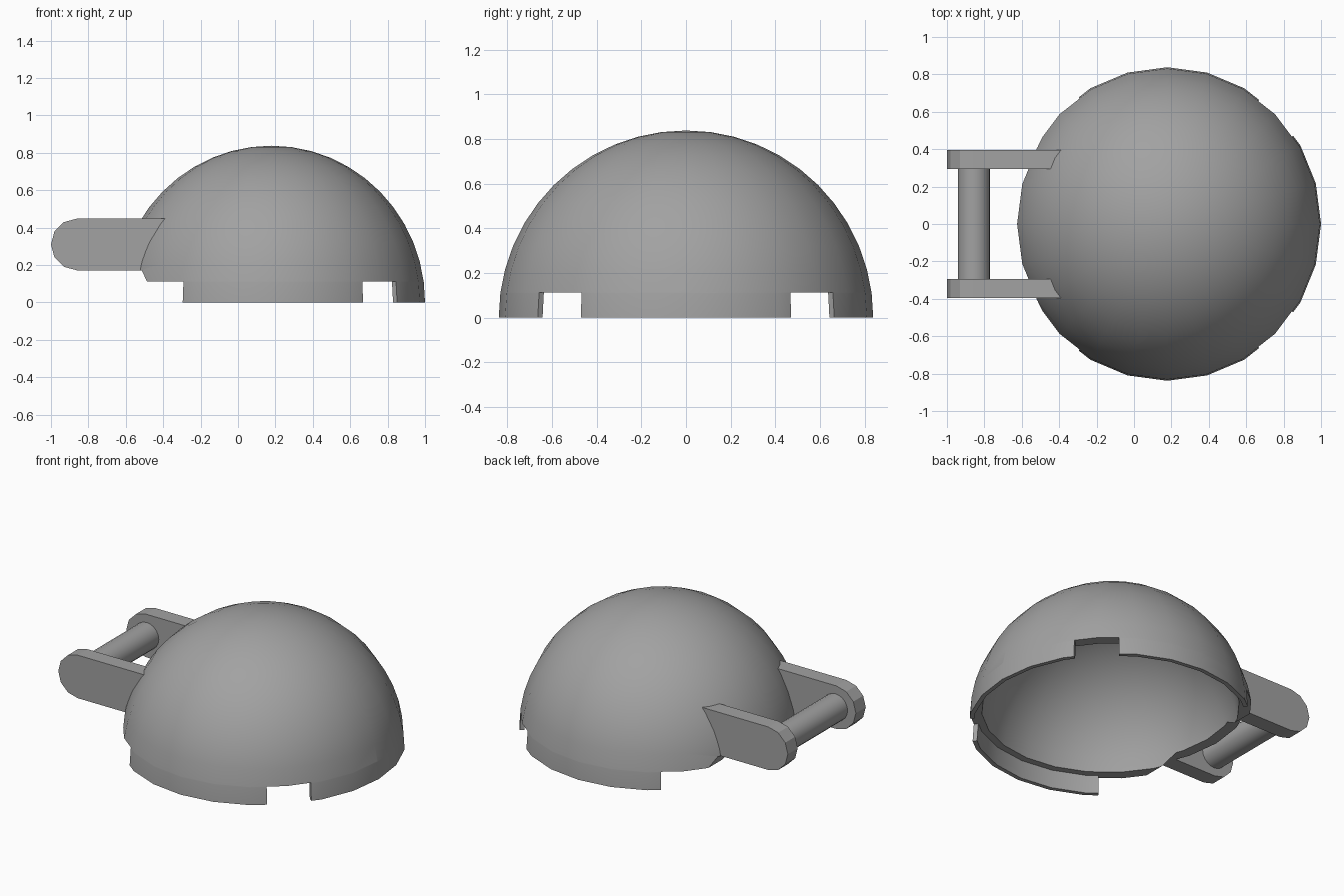
import bpy, bmesh
from math import pi, sin, cos, radians
from mathutils import Matrix, Vector

if "Cube" in bpy.data.objects:
    bpy.data.objects.remove(bpy.data.objects["Cube"])

CENTRE = Vector((0.178, 0, 0))
OUTER = 0.838
INNER = 0.768
SKIRT_INNER = 0.811
LEDGE_Z = 0.113

grey = bpy.data.materials.new("mid_grey")
grey.use_nodes = True
grey.diffuse_color = (0.36, 0.36, 0.36, 1)
grey.node_tree.nodes["Principled BSDF"].inputs["Base Color"].default_value = grey.diffuse_color


def finish(name, bm):
    bmesh.ops.recalc_face_normals(bm, faces=bm.faces)
    mesh = bpy.data.meshes.new(name)
    bm.to_mesh(mesh)
    bm.free()
    mesh.materials.append(grey)
    obj = bpy.data.objects.new(name, mesh)
    bpy.context.collection.objects.link(obj)
    return obj


def ball(name, radius):
    bm = bmesh.new()
    bmesh.ops.create_uvsphere(bm, u_segments=24, v_segments=24, radius=radius)
    bmesh.ops.scale(bm, vec=(0.981, 1, 1), verts=bm.verts)
    bmesh.ops.translate(bm, vec=CENTRE, verts=bm.verts)
    return finish(name, bm)


def slab(name, z0, z1):
    bm = bmesh.new()
    bmesh.ops.create_cube(bm, size=1)
    bmesh.ops.scale(bm, vec=(3, 3, z1 - z0), verts=bm.verts)
    bmesh.ops.translate(bm, vec=(0, 0, (z0 + z1) / 2), verts=bm.verts)
    return finish(name, bm)


def extrude(name, points, offset):
    """Extrude a flat outline along an offset."""
    bm = bmesh.new()
    face = bm.faces.new([bm.verts.new(p) for p in points])
    geom = bmesh.ops.extrude_face_region(bm, geom=[face])["geom"]
    bmesh.ops.translate(bm, vec=offset,
                        verts=[g for g in geom if isinstance(g, bmesh.types.BMVert)])
    return finish(name, bm)


def wedge(name, start, end):
    """Radial slice around the dome axis, angles in degrees."""
    rim = [CENTRE + Vector((cos(radians(a)), sin(radians(a)), 0)) * 1.5
           for a in (start, (start + end) / 2, end)]
    low = Vector((0, 0, -0.5))
    return extrude(name, [p + low for p in [CENTRE] + rim], (0, 0, 1))


def cut(obj, cutter):
    mod = obj.modifiers.new("cut", "BOOLEAN")
    mod.operation = "DIFFERENCE"
    mod.solver = "EXACT"
    mod.object = cutter
    cutter.hide_render = True
    bpy.context.view_layer.objects.active = obj
    bpy.ops.object.modifier_apply(modifier=mod.name)
    bpy.data.objects.remove(cutter)


def smooth(obj):
    bpy.ops.object.select_all(action="DESELECT")
    obj.select_set(True)
    bpy.context.view_layer.objects.active = obj
    bpy.ops.object.shade_smooth_by_angle(angle=radians(30))


# Thick hollow dome, ending at the ledge
dome = ball("dome_shell", OUTER)
cut(dome, ball("hollow_cutter", INNER))
cut(dome, slab("floor_cutter", -1, LEDGE_Z))

# Raised rim under the handle
step = [(-0.487, 0), (-0.487, LEDGE_Z), (-0.515, 0.172), (-1, 0.172), (-1, 0)]
cut(dome, extrude("step_cutter", [(x, -1, z) for x, z in step], (0, 2, 0)))
smooth(dome)

# Thin skirt below the ledge, with two notches and a gap under the handle
skirt = ball("rim_skirt", OUTER)
cut(skirt, ball("skirt_hollow_cutter", SKIRT_INNER))
cut(skirt, slab("top_cutter", LEDGE_Z, 2))
cut(skirt, slab("bottom_cutter", -2, 0))
for start, end in ((35, 53.5), (-53.5, -35), (125, 235)):
    cut(skirt, wedge("gap_cutter", start, end))
smooth(skirt)

# Pair of round-ended handle arms, trimmed to the dome
half = 0.138
mid_z = 0.31
outline = [(-0.3, mid_z - half), (-0.3, mid_z + half)]
for i in range(7):
    a = pi / 2 + pi * i / 6
    outline.append((-1 + half + half * cos(a), mid_z + half * sin(a)))
for name, side in (("back_arm", 1), ("front_arm", -1)):
    arm = extrude(name, [(x, side * 0.295, z) for x, z in outline], (0, side * 0.1, 0))
    cut(arm, ball("trim_cutter", SKIRT_INNER))

# Round grip bar between the arms
bm = bmesh.new()
bmesh.ops.create_cone(bm, cap_ends=True, segments=20, radius1=0.086, radius2=0.086, depth=0.6,
                      matrix=Matrix.Translation((-0.855, 0, mid_z)) @ Matrix.Rotation(pi / 2, 4, "X"))
smooth(finish("grip_bar", bm))
